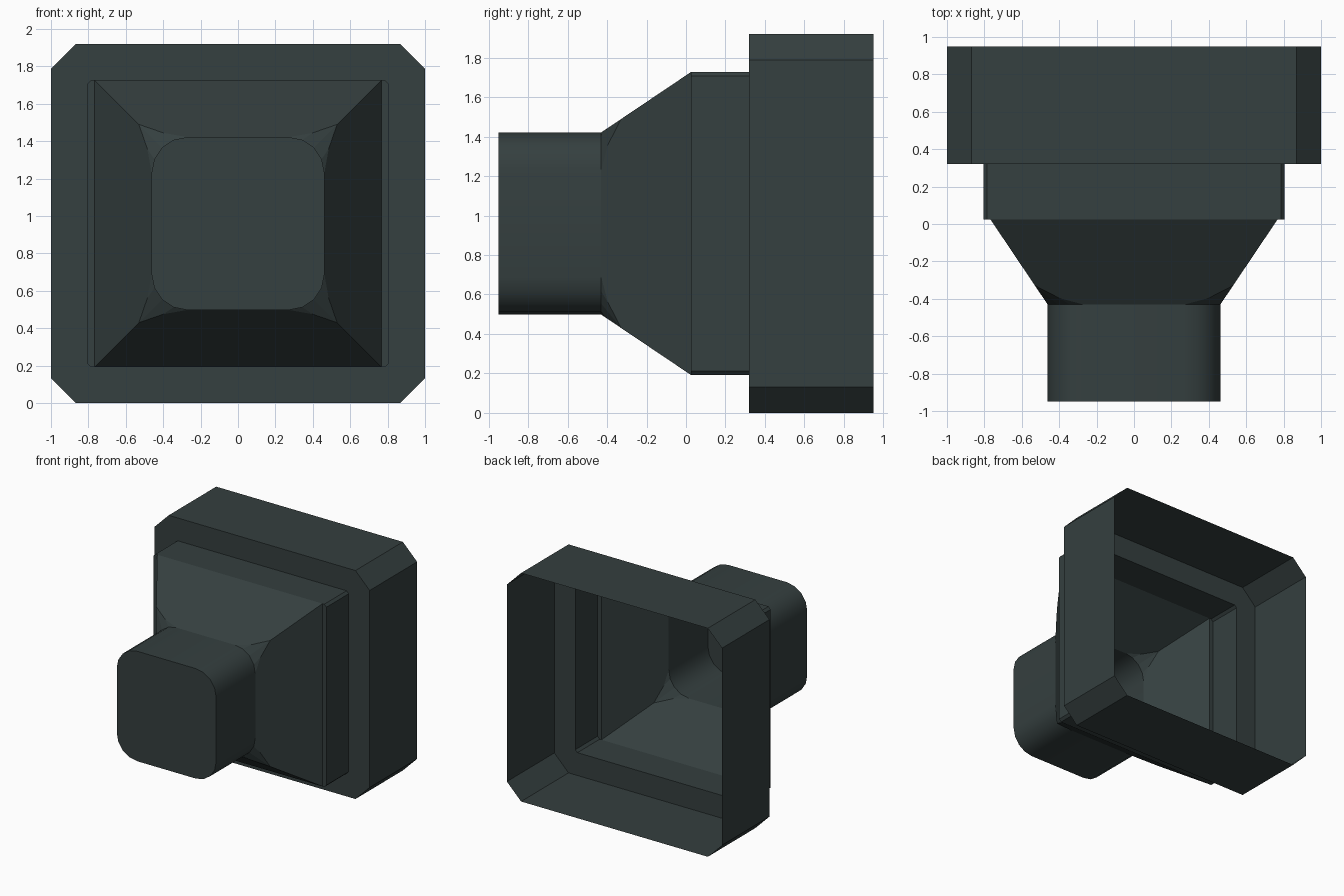
import bpy, math

if "Cube" in bpy.data.objects:
    bpy.data.objects.remove(bpy.data.objects["Cube"])

CZ = 0.96                                   # height of the model's axis
mat = bpy.data.materials.new("dark_slate")
mat.diffuse_color = (0.035, 0.05, 0.05, 1)
mat.use_nodes = True
mat.node_tree.nodes["Principled BSDF"].inputs["Base Color"].default_value = mat.diffuse_color


def make(name, faces, smooth=False):
    """Object from polygons of (x, y, z) points; shared points are merged."""
    index, verts, polys = {}, [], []
    for f in faces:
        poly = []
        for p in f:
            k = tuple(round(c, 4) for c in p)
            if k not in index:
                index[k] = len(verts)
                verts.append(k)
            if index[k] not in poly:
                poly.append(index[k])
        polys.append(poly)
    me = bpy.data.meshes.new(name)
    me.from_pydata(verts, [], polys)
    me.materials.append(mat)
    ob = bpy.data.objects.new(name, me)
    bpy.context.collection.objects.link(ob)
    if smooth:
        bpy.ops.object.select_all(action='DESELECT')
        ob.select_set(True)
        bpy.context.view_layer.objects.active = ob
        bpy.ops.object.shade_smooth_by_angle(angle=math.radians(35))
    return ob


def at(loop, y):
    return [(u, y, CZ + v) for u, v in loop]


def loft(a, b):
    """Quads from a front loop to a loop behind or outside it."""
    n = len(a)
    return [(a[i], b[i], b[(i + 1) % n], a[(i + 1) % n]) for i in range(n)]


def octagon(w, h, c):
    return [(w, -h + c), (w, h - c), (w - c, h), (c - w, h),
            (-w, h - c), (-w, c - h), (c - w, -h), (w - c, -h)]


def turn(p, k):
    for _ in range(k):
        p = (-p[1], p[0])
    return p


frame_loop = octagon(1.0, 0.96, 0.132)
collar_loop = octagon(0.805, 0.768, 0.02)
Y_BACK, Y_FRAME, Y_COLLAR, Y_NECK, Y_TIP = 0.95, 0.32, 0.025, -0.43, -0.95
B, N, R = 0.768, 0.462, 0.19                # taper base, neck half size, radius

# Open-backed frame with its front ring
make("back_frame", loft(at(frame_loop, Y_FRAME), at(frame_loop, Y_BACK))
     + loft(at(collar_loop, Y_FRAME), at(frame_loop, Y_FRAME)))

# Collar with a narrow front strip on each side
strip = [(B, -B), (0.785, -B), (0.805, -0.748),
         (0.805, 0.748), (0.785, B), (B, B)]
make("collar", loft(at(collar_loop, Y_COLLAR), at(collar_loop, Y_FRAME))
     + [at([turn(p, k) for p in strip], Y_COLLAR) for k in (0, 2)])

# Taper from square base to rounded neck
S = N - R
arc = [(S + R * math.cos(i * math.pi / 8), S + R * math.sin(i * math.pi / 8))
       for i in range(5)]
rim = [(N, S), (0.485, 0.40), (0.53, 0.53), (0.40, 0.485), (S, N)]
side = [(B, -B), (B, B), rim[2], rim[1], rim[0]] + \
       [(u, -v) for u, v in rim[:3]]


def on_taper(p):
    d = max(abs(p[0]), abs(p[1]))
    y = max(Y_NECK, Y_NECK + (d - N) * (Y_COLLAR - Y_NECK) / (B - N))
    return (p[0], y, CZ + p[1])


taper = []
for k in range(4):
    quads = [side] + [(arc[i], rim[i], rim[i + 1], arc[i + 1])
                      for i in range(4)]
    taper += [[on_taper(turn(p, k)) for p in q] for q in quads]
make("taper", taper)

# Closed square spout with rounded corners
neck = [turn(p, k) for k in range(4) for p in arc]
make("spout", loft(at(neck, Y_TIP), at(neck, Y_NECK)) + [at(neck, Y_TIP)],
     smooth=True)
